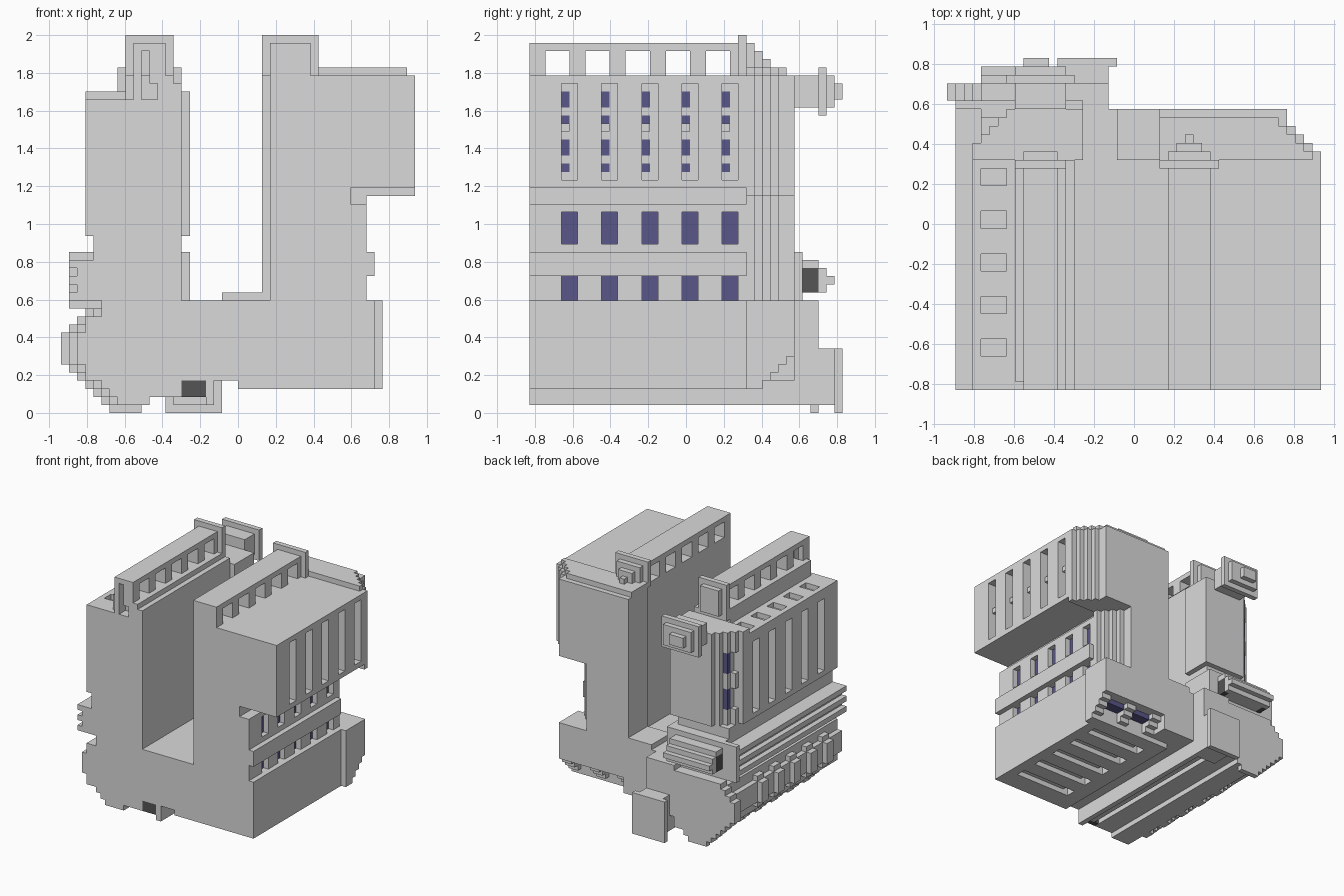
import bpy

if "Cube" in bpy.data.objects:
    bpy.data.objects.remove(bpy.data.objects["Cube"])

# The model is block built: 44 x 39 x 47 cubes. Every part is filled or cut in cube units.
V = 2 / 47
CELLS = {}


def fill(part, x, y, z):
    for i in range(*x):
        for j in range(*y):
            for k in range(*z):
                CELLS[i, j, k] = part


def cut(x, y, z):
    for i in range(*x):
        for j in range(*y):
            for k in range(*z):
                CELLS.pop((i, j, k), None)


BAYS = [4, 9, 14, 19, 24]               # repeated window bays along the length
ROUND = [6, 5, 4, 3, 2, 1, 0, 0, 0, 0, 1, 2, 3]   # left edge of the rounded keel

# central deck and lower right hull
fill("deck", (13, 26), (0, 33), (4, 14))
fill("lower_right_hull", (22, 39), (0, 27), (3, 14))
fill("deck", (20, 26), (27, 33), (4, 15))
for j in range(27, 33):                 # stepped rear underside
    low = 3 + max(0, j - 28)
    fill("lower_right_hull", (22, 40), (j, j + 1), (low, 14))
for j in BAYS:                          # belly slots with a thin bar inside
    cut((25, 37), (j, j + 2), (3, 5))
    fill("belly_bar", (26, 36), (j, j + 1), (4, 5))
for i in (28, 34):                      # glazing in the stepped underside
    cut((i, i + 4), (29, 32), (4, 7))
    fill("windows", (i, i + 4), (29, 31), (6, 7))

# right tower: middle wall, side ridge and upper overhang
fill("right_wall", (26, 38), (0, 27), (14, 26))
fill("right_wall", (26, 36), (0, 27), (26, 28))
fill("right_ridge", (38, 39), (0, 27), (17, 20))
fill("right_upper", (26, 44), (0, 27), (28, 42))
edge = [44, 43, 42, 41, 40, 40]
for n, r in enumerate(edge):            # stepped rear corner
    j = 27 + n
    fill("right_rear", (25, r - 6), (j, j + 1), (14, 27))
    fill("right_rear", (25, r), (j, j + 1), (27, 42))
    if n < 5:
        fill("right_rear_cap", (25, r - 1), (j, j + 1), (42, 43))
for j in BAYS:
    cut((37, 39), (j, j + 2), (14, 17))
    fill("windows", (36, 37), (j, j + 2), (14, 17))
    cut((37, 38), (j, j + 2), (21, 25))
    fill("windows", (36, 37), (j, j + 2), (21, 25))
    cut((42, 44), (j, j + 2), (29, 41))
    for a, b in ((38, 40), (36, 37), (32, 34), (30, 31)):
        fill("windows", (41, 42), (j, j + 1), (a, b))
    fill("slot_ledge", (42, 43), (j, j + 1), (35, 36))

# left tower on a narrow neck
fill("left_neck", (4, 15), (0, 32), (19, 22))
fill("left_tower", (3, 15), (0, 27), (22, 39))
for n in range(6):
    j = 27 + n
    left = 3 + max(0, n - 1)
    fill("left_rear", (left, 16), (j, j + 1), (22, 40))
for j in BAYS:                          # side slots and roof slots
    cut((3, 5), (j, j + 2), (23, 37))
    cut((4, 7), (j, j + 2), (38, 39))
for a in (25, 32):                      # rear corner glazing
    cut((3, 5), (29, 31), (a, a + 4))
    fill("windows", (5, 6), (30, 31), (a, a + 4))

# grooved band below the left tower
fill("left_band", (1, 15), (0, 34), (14, 19))
fill("left_band", (4, 15), (0, 34), (19, 20))
fill("left_band", (1, 16), (33, 34), (13, 20))
fill("left_band", (14, 16), (27, 34), (14, 20))
for k in (15, 17):
    cut((1, 2), (0, 33), (k, k + 1))

# rounded keel with ribs and end plate
for k in range(13):
    left = ROUND[k]
    right = 13 if k > 1 else 11 - (k == 0)
    fill("keel_end_plate", (left, right + (k > 3)), (34 + (k == 0), 36), (k, k + 1))
    if k:
        fill("keel", (left + 2, right), (0, 34), (k, k + 1))
        for j in BAYS:
            fill("keel_rib", (left + 1, left + 2), (j, j + 2), (k, k + 1))
fill("keel", (5, 15), (0, 34), (13, 14))
for k in (4, 11):                       # long rails tying the ribs
    fill("keel_rib", (ROUND[k] + 1, ROUND[k] + 2), (0, 34), (k, k + 1))

# channel under the deck: pipe with a dark mouth, side rail and rear block
fill("keel", (13, 15), (0, 34), (2, 4))
fill("channel_bar", (15, 18), (1, 34), (3, 4))
fill("channel_bar", (16, 17), (1, 34), (2, 3))
fill("dark_pipe", (15, 18), (0, 1), (2, 4))
fill("channel_rail", (18, 19), (0, 36), (1, 4))
fill("tail_beam", (14, 19), (33, 36), (1, 14))
fill("tail_beam", (14, 19), (36, 38), (1, 8))
fill("tail_plate", (13, 20), (38, 39), (0, 8))
fill("keel", (13, 14), (33, 36), (4, 14))

# roof fins, with openings, end plates and stepped nubs
fill("left_fin", (9, 13), (0, 26), (39, 46))
fill("left_fin_base", (8, 9), (1, 26), (39, 42))
fill("left_fin_base", (13, 14), (0, 26), (39, 42))
fill("left_fin_base", (14, 15), (0, 27), (39, 41))
cut((10, 11), (0, 2), (39, 45))
cut((11, 12), (0, 2), (39, 41))
fill("right_fin", (26, 31), (0, 26), (42, 46))
for j in BAYS:
    cut((8, 14), (j - 2, j + 1), (42, 45))
    cut((26, 31), (j - 2, j + 1), (42, 45))
fill("left_fin_plate", (8, 14), (26, 27), (40, 47))
fill("left_fin_nub", (9, 13), (27, 28), (41, 46))
fill("right_fin_plate", (25, 32), (26, 27), (42, 47))
fill("right_fin_nub", (26, 31), (27, 28), (43, 46))
fill("right_fin_nub", (27, 30), (28, 29), (43, 45))
fill("right_fin_nub", (28, 29), (29, 30), (43, 44))

# stepped thruster on the back of the left tower
fill("thruster_neck", (8, 14), (33, 36), (38, 42))
fill("thruster_neck", (8, 14), (32, 33), (38, 40))
fill("thruster_plate", (7, 15), (36, 37), (37, 43))
fill("thruster_plate", (8, 14), (37, 38), (38, 42))
fill("thruster_nub", (9, 12), (38, 39), (39, 41))

# rear vent: slats with dark ends
fill("vent_slat", (4, 14), (34, 36), (15, 19))
fill("vent_slat", (4, 14), (36, 38), (16, 17))
fill("vent_slat", (4, 14), (36, 37), (17, 18))
fill("vent_slat", (4, 14), (36, 37), (15, 16))
for i in (4, 13):
    fill("vent_core", (i, i + 1), (34, 36), (15, 18))


# materials
def paint(name, colour):
    m = bpy.data.materials.new(name)
    m.diffuse_color = (*colour, 1)
    m.use_nodes = True
    m.node_tree.nodes["Principled BSDF"].inputs["Base Color"].default_value = m.diffuse_color
    return m


GREY = paint("light grey", (0.7, 0.7, 0.7))
DARK = paint("dark grey", (0.09, 0.09, 0.09))
GLASS = paint("dark violet glass", (0.1, 0.096, 0.25))
SPECIAL = {"windows": GLASS, "dark_pipe": DARK, "vent_core": DARK}

# outward face of a cube run for each direction (corner = x, y, z switch)
SIDES = {
    (1, 0, 0): ((1, 0, 0), (1, 1, 0), (1, 1, 1), (1, 0, 1)),
    (-1, 0, 0): ((0, 0, 0), (0, 0, 1), (0, 1, 1), (0, 1, 0)),
    (0, 1, 0): ((0, 1, 0), (0, 1, 1), (1, 1, 1), (1, 1, 0)),
    (0, -1, 0): ((0, 0, 0), (1, 0, 0), (1, 0, 1), (0, 0, 1)),
    (0, 0, 1): ((0, 0, 1), (1, 0, 1), (1, 1, 1), (0, 1, 1)),
    (0, 0, -1): ((0, 0, 0), (0, 1, 0), (1, 1, 0), (1, 0, 0)),
}

# one object per part; exposed faces are merged into strips
meshes = {}
for d, corners in SIDES.items():
    open_cells = {c: p for c, p in CELLS.items()
                  if (c[0] + d[0], c[1] + d[1], c[2] + d[2]) not in CELLS}
    ax = 0 if d[1] else 1
    for c, p in open_cells.items():
        step = lambda n: tuple(v + n * (a == ax) for a, v in enumerate(c))
        if open_cells.get(step(-1)) == p:
            continue
        run = 1
        while open_cells.get(step(run)) == p:
            run += 1
        verts, faces = meshes.setdefault(p, ([], []))
        size = [run if a == ax else 1 for a in range(3)]
        faces.append(range(len(verts), len(verts) + 4))
        for q in corners:
            x, y, z = (c[a] + q[a] * size[a] for a in range(3))
            verts.append(((x - 22) * V, (y - 19.5) * V, z * V))

for part, (verts, faces) in meshes.items():
    me = bpy.data.meshes.new(part)
    me.from_pydata(verts, [], [list(f) for f in faces])
    me.materials.append(SPECIAL.get(part, GREY))
    me.update()
    bpy.context.collection.objects.link(bpy.data.objects.new(part, me))
